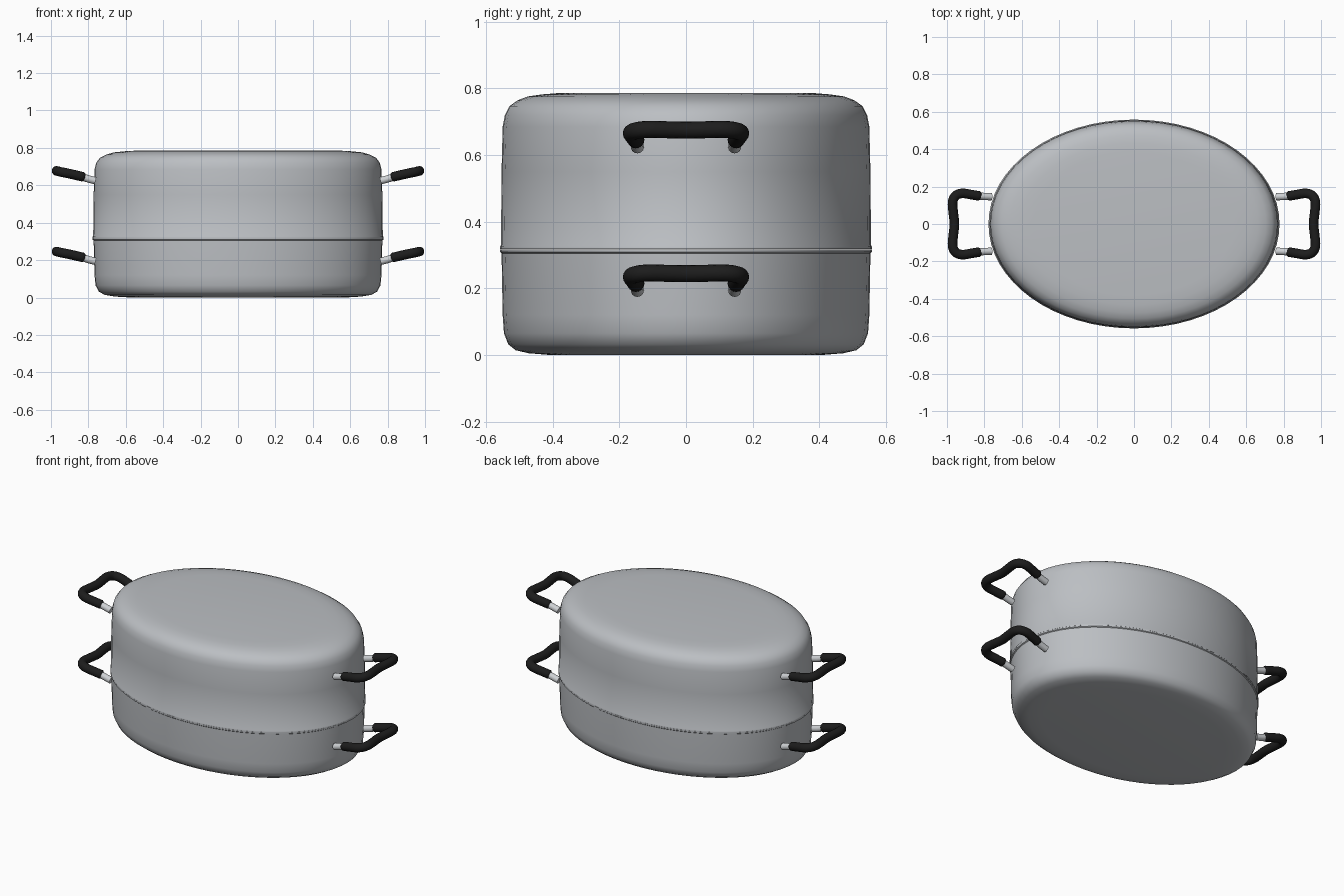
import bpy, bmesh, math
from mathutils import Vector

if "Cube" in bpy.data.objects:
    bpy.data.objects.remove(bpy.data.objects["Cube"])

RX, RY, SEG = 0.775, 0.556, 64


def material(name, color):
    m = bpy.data.materials.new(name)
    m.diffuse_color = (*color, 1)
    m.use_nodes = True
    m.node_tree.nodes["Principled BSDF"].inputs["Base Color"].default_value = m.diffuse_color
    return m


steel = material("brushed steel", (0.50, 0.52, 0.545))
bright = material("bright steel", (0.62, 0.64, 0.66))
black = material("black grip", (0.012, 0.012, 0.012))


def finish(name, bm, mat, angle):
    bmesh.ops.recalc_face_normals(bm, faces=bm.faces)
    me = bpy.data.meshes.new(name)
    bm.to_mesh(me)
    bm.free()
    me.materials.append(mat)
    ob = bpy.data.objects.new(name, me)
    bpy.context.collection.objects.link(ob)
    bpy.ops.object.select_all(action='DESELECT')
    ob.select_set(True)
    bpy.context.view_layer.objects.active = ob
    bpy.ops.object.shade_smooth_by_angle(angle=math.radians(angle))
    return ob


def skin(bm, rings):
    """Bridge consecutive rings and cap both ends."""
    n = len(rings[0])
    for a, b in zip(rings, rings[1:]):
        for i in range(n):
            j = (i + 1) % n
            bm.faces.new((a[i], a[j], b[j], b[i]))
    bm.faces.new(rings[0])
    bm.faces.new(rings[-1])


def oval(name, profile):
    """Oval shell from (fraction of radius, z) pairs."""
    bm = bmesh.new()
    rings = []
    for f, z in profile:
        rings.append([bm.verts.new((RX * f * math.cos(t), RY * f * math.sin(t), z))
                      for t in (2 * math.pi * i / SEG for i in range(SEG))])
    skin(bm, rings)
    return finish(name, bm, steel, 40)


def tube(name, path, radius, mat, round_ends=False):
    """Round bar swept along a path."""
    pts = [Vector(p) for p in path]
    stations = []
    for i, p in enumerate(pts):
        t = (pts[min(i + 1, len(pts) - 1)] - pts[max(i - 1, 0)]).normalized()
        stations.append((p, t, radius))
    if round_ends:
        (p, t, r), (q, u, s) = stations[0], stations[-1]
        stations = [(p - t * r * 0.25, t, r * 0.8)] + stations + [(q + u * r * 0.25, u, r * 0.8)]
    bm = bmesh.new()
    rings = []
    for p, t, r in stations:
        side = t.cross(Vector((0, 0, 1))).normalized()
        up = side.cross(t)
        rings.append([bm.verts.new(p + r * (math.cos(a) * side + math.sin(a) * up))
                      for a in (2 * math.pi * k / 16 for k in range(16))])
    skin(bm, rings)
    return finish(name, bm, mat, 50)


def smooth_path(pts, steps=4):
    """Catmull-Rom curve through the points."""
    p = [Vector(v) for v in pts]
    p = [2 * p[0] - p[1]] + p + [2 * p[-1] - p[-2]]
    out = []
    for a, b, c, d in zip(p, p[1:], p[2:], p[3:]):
        for k in range(steps):
            t = k / steps
            out.append(0.5 * (2 * b + (c - a) * t + (2 * a - 5 * b + 4 * c - d) * t * t
                              + (3 * b - a - 3 * c + d) * t ** 3))
    return out + [p[-2]]


# Hollow pot with a thin rolled rim
oval("pot", [(0.74, 0.0), (0.85, 0.005), (0.92, 0.014), (0.96, 0.032), (0.983, 0.065),
             (0.99, 0.12), (0.996, 0.305), (1.004, 0.309), (1.004, 0.317),
             (0.975, 0.317), (0.97, 0.07), (0.90, 0.03), (0.74, 0.02)])

# Deep inverted lid
oval("lid", [(0.70, 0.765), (0.84, 0.755), (0.93, 0.725), (0.97, 0.67), (0.975, 0.3175),
             (1.004, 0.3175), (1.004, 0.325), (0.999, 0.33), (0.996, 0.55), (0.99, 0.685),
             (0.978, 0.72), (0.953, 0.747), (0.91, 0.764), (0.855, 0.776),
             (0.78, 0.782), (0.69, 0.786)])

# Handles: half of the grip path, mirrored across y
half = [(0.828, 0.150, 0.645), (0.875, 0.158, 0.656), (0.920, 0.164, 0.666),
        (0.955, 0.150, 0.673), (0.970, 0.115, 0.677), (0.966, 0.060, 0.676)]
grip = half + [(0.960, 0, 0.675)] + [(x, -y, z) for x, y, z in reversed(half)]
for level, dz in (("lid", 0.0), ("pot", -0.431)):
    for side, s in (("right", 1), ("left", -1)):
        path = [(s * x, y, z + dz) for x, y, z in grip]
        tube(f"{level}_{side}_grip", smooth_path(path), 0.0255, black, True)
        for end, e in (("back", 1), ("front", -1)):
            stub = [(0.762, 0.146, 0.624), (0.80, 0.147, 0.634), (0.85, 0.152, 0.650)]
            tube(f"{level}_{side}_{end}_stub",
                 [(s * x, e * y, z + dz) for x, y, z in stub], 0.0195, bright)
